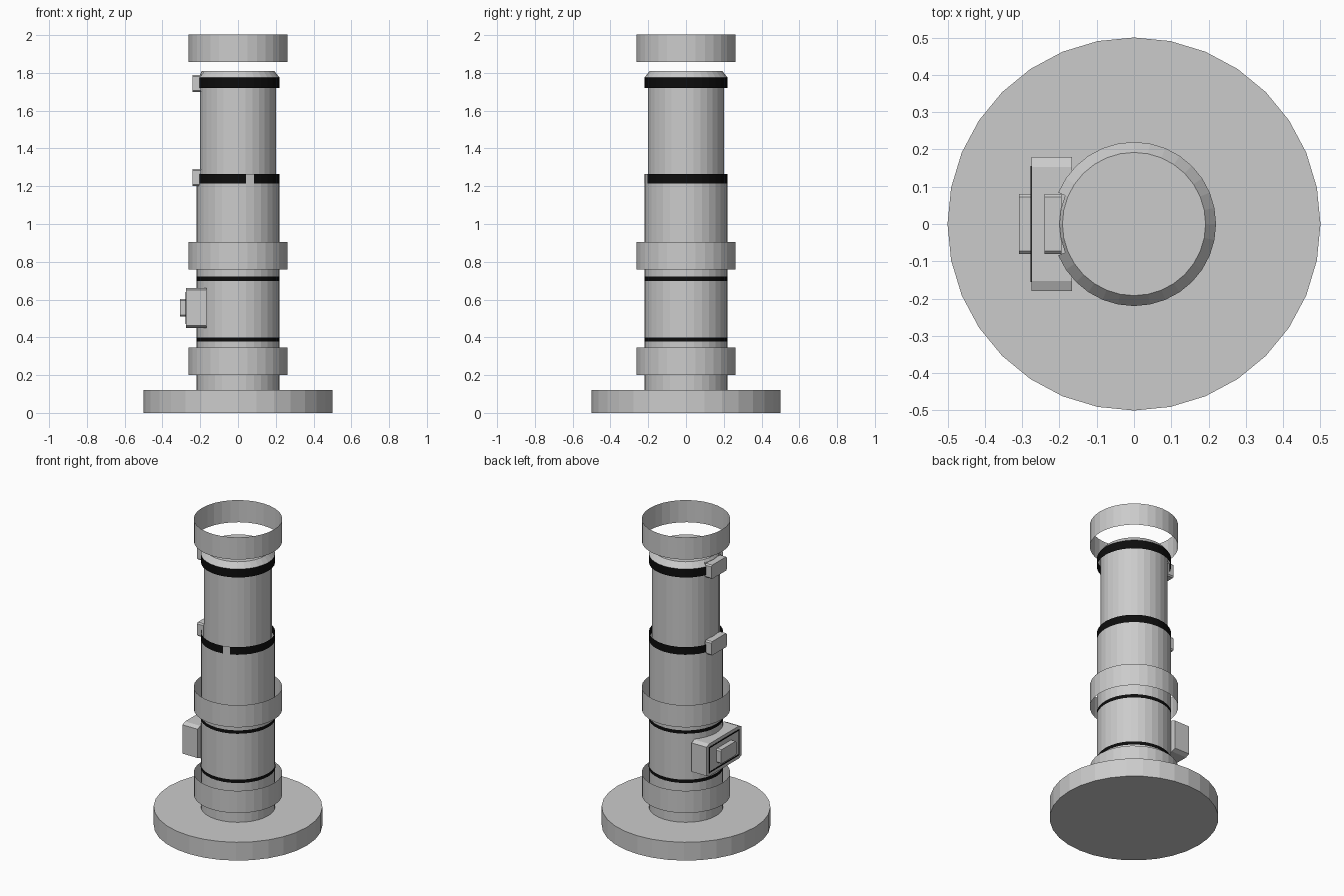
import bpy, bmesh
from math import cos, sin, tau

if "Cube" in bpy.data.objects:
    bpy.data.objects.remove(bpy.data.objects["Cube"])

SIDES = 32
LATCH_GAP = {14, 15, 16, 17}      # segments left open behind the latches
black = bpy.data.materials.new("black_rubber")
black.diffuse_color = (0.004, 0.004, 0.004, 1)
black.use_nodes = True
black.node_tree.nodes["Principled BSDF"].inputs["Base Color"].default_value = black.diffuse_color


def finish(name, bm, mat=None):
    me = bpy.data.meshes.new(name)
    bm.to_mesh(me)
    bm.free()
    ob = bpy.data.objects.new(name, me)
    bpy.context.collection.objects.link(ob)
    if mat:
        me.materials.append(mat)
    return ob


def lathe(name, profile, skip=(), bottom=False, top=False, mat=None):
    """Revolve an (r, z) profile around z, leaving out chosen segments."""
    bm = bmesh.new()
    rings = [[bm.verts.new((r * cos(tau * i / SIDES), r * sin(tau * i / SIDES), z))
              for i in range(SIDES)] for r, z in profile]
    for a, b in zip(rings, rings[1:]):
        for i in range(SIDES):
            if i not in skip:
                j = (i + 1) % SIDES
                bm.faces.new((a[i], a[j], b[j], b[i]))
    if bottom:
        bm.faces.new(rings[0][::-1])
    if top:
        bm.faces.new(rings[-1])
    loose = [v for v in bm.verts if not v.link_faces]
    bmesh.ops.delete(bm, geom=loose, context='VERTS')
    return finish(name, bm, mat)


def block(name, x0, x1, hy, z0, z1, cy=0, cz=0, mat=None):
    """Plate facing -x with chamfered corners (cy by cz) in its y-z outline."""
    outline = [(hy, z0 + cz), (hy, z1 - cz)]
    if cy:
        outline.append((hy - cy, z1))
        outline.append((-hy + cy, z1))
    outline += [(-hy, z1 - cz), (-hy, z0 + cz)]
    if cy:
        outline.append((-hy + cy, z0))
        outline.append((hy - cy, z0))
    bm = bmesh.new()
    face = bm.faces.new([bm.verts.new((x0, y, z)) for y, z in outline])
    ext = bmesh.ops.extrude_face_region(bm, geom=[face], use_keep_orig=True)
    for v in ext["geom"]:
        if isinstance(v, bmesh.types.BMVert):
            v.co.x = x1
    bmesh.ops.recalc_face_normals(bm, faces=bm.faces)
    return finish(name, bm, mat)


# Base and column
lathe("base_plate", [(0.5, 0), (0.5, 0.12)], bottom=True, top=True)
lathe("lower_body", [(0.22, 0.12), (0.22, 1.215)])
lathe("upper_body", [(0.2, 1.15), (0.2, 1.795), (0.192, 1.81), (0.157, 1.81)], top=True)

# Rims of the two sections, open at the latches
lathe("cap_rim", [(0.22, 1.72), (0.22, 1.775)], LATCH_GAP, mat=black)
lathe("cap_chamfer", [(0.22, 1.775), (0.192, 1.81)], LATCH_GAP)
lathe("middle_rim", [(0.22, 1.215), (0.22, 1.265)], LATCH_GAP | {25}, mat=black)
lathe("rim_marker", [(0.22, 1.215), (0.22, 1.265)], set(range(SIDES)) - {25})

# Thin black rings
for n, z in enumerate((0.388, 0.71)):
    lathe(f"seal_ring_{n + 1}", [(0.221, z - 0.011), (0.221, z + 0.011)], mat=black)

# Loose open collars
for n, z in enumerate((0.2, 0.76, 1.857)):
    lathe(f"collar_{n + 1}", [(0.262, z), (0.262, z + 0.145)])

# Latches
for n, z in enumerate((1.245, 1.745)):
    block(f"latch_{n + 1}", -0.24, -0.195, 0.08, z - 0.045, z + 0.045, 0.008, 0.008)

# Control box with its button and black edging
block("control_box", -0.275, -0.166, 0.18, 0.45, 0.662, 0.027, 0.012)
block("box_button", -0.308, -0.27, 0.08, 0.51, 0.602, 0.008, 0.008)
for n, z in enumerate((0.475, 0.637)):
    block(f"box_edging_{n + 1}", -0.277, -0.27, 0.155, z - 0.004, z + 0.004, mat=black)
for n, y in enumerate((-0.151, 0.151)):
    strip = block(f"box_edging_{n + 3}", -0.277, -0.27, 0.004, 0.475, 0.637, mat=black)
    strip.location.y = y
